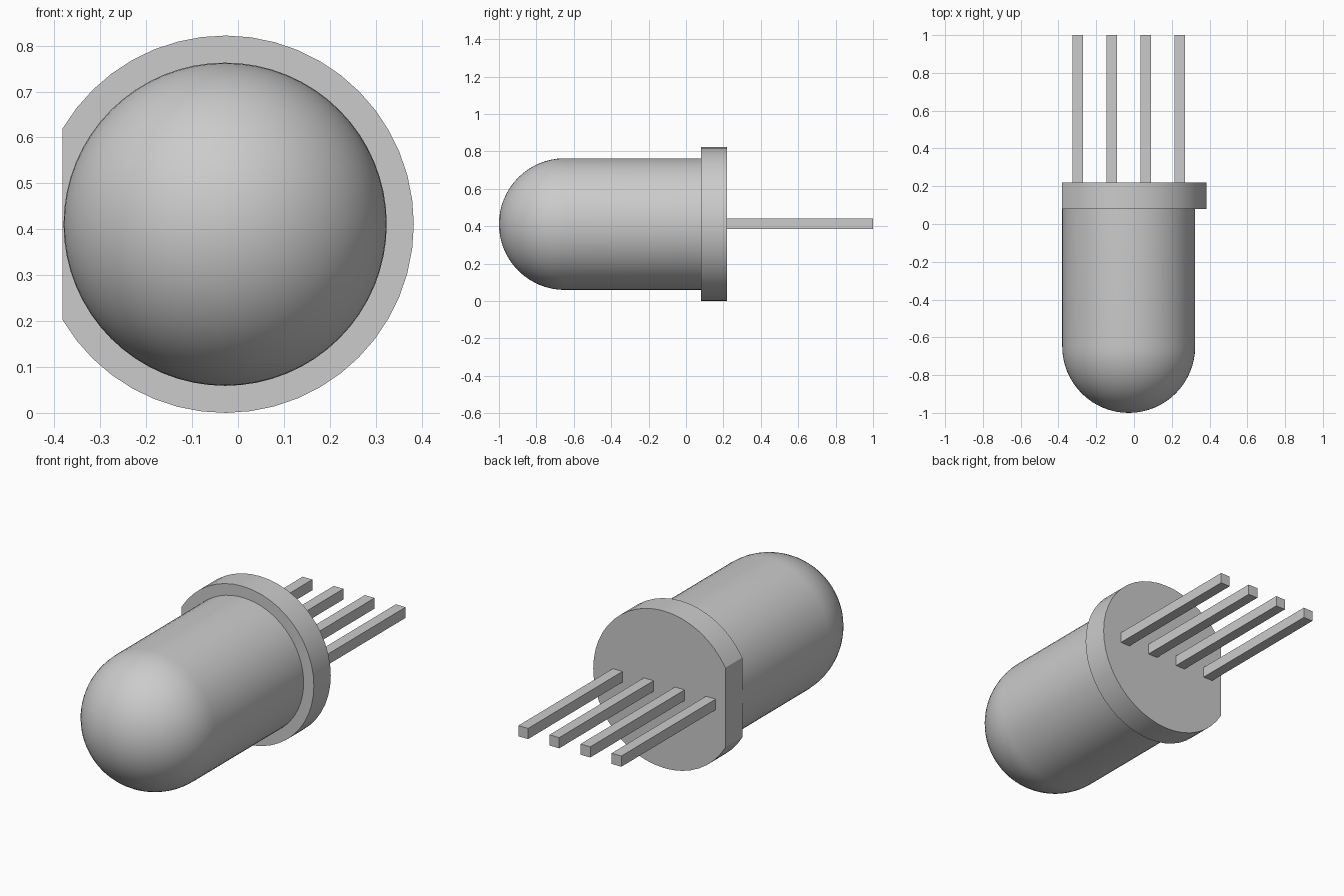
import bpy, bmesh, math
from mathutils import Matrix, Vector

if "Cube" in bpy.data.objects:
    bpy.data.objects.remove(bpy.data.objects["Cube"])

CX, CZ = -0.028, 0.411      # axis of the lamp, running along y
BODY_R, RIM_R = 0.352, 0.411
FLAT_X = -0.382


def finish(name, bm, smooth=True):
    bmesh.ops.recalc_face_normals(bm, faces=bm.faces)
    mesh = bpy.data.meshes.new(name)
    bm.to_mesh(mesh)
    bm.free()
    ob = bpy.data.objects.new(name, mesh)
    bpy.context.collection.objects.link(ob)
    if smooth:
        bpy.ops.object.select_all(action='DESELECT')
        ob.select_set(True)
        bpy.context.view_layer.objects.active = ob
        bpy.ops.object.shade_smooth_by_angle(angle=math.radians(30))
    return ob


# Domed lens: quarter-circle plus straight side, spun about the y axis
bm = bmesh.new()
dome_y, rings = -1 + BODY_R, 16
angles = [math.pi / 2 * i / rings for i in range(rings + 1)]
profile = [(BODY_R * math.sin(a), dome_y - BODY_R * math.cos(a)) for a in angles]
profile += [(BODY_R, 0.09), (0, 0.09)]
verts = [bm.verts.new((CX + r, y, CZ)) for r, y in profile]
edges = [bm.edges.new(pair) for pair in zip(verts, verts[1:])]
bmesh.ops.spin(bm, geom=verts + edges, cent=(CX, 0, CZ), axis=(0, 1, 0),
               angle=math.tau, steps=64)
bmesh.ops.remove_doubles(bm, verts=bm.verts, dist=0.0001)
finish("lens_body", bm)

# Rim: round disc with one side cut flat
bm = bmesh.new()
half = math.acos((CX - FLAT_X) / RIM_R)
start, sweep, steps = -math.pi + half, math.tau - 2 * half, 40
ring = []
for i in range(steps + 1):
    a = start + sweep * i / steps
    ring.append(bm.verts.new((CX + RIM_R * math.cos(a), 0.08, CZ + RIM_R * math.sin(a))))
face = bm.faces.new(ring)
ext = bmesh.ops.extrude_face_region(bm, geom=[face], use_keep_orig=True)
bmesh.ops.translate(bm, vec=(0, 0.14, 0),
                    verts=[v for v in ext["geom"] if isinstance(v, bmesh.types.BMVert)])
finish("base_rim", bm)

# Four square pin leads
for i in range(4):
    bm = bmesh.new()
    y0, y1 = 0.215, 1.0
    place = Matrix.Translation(Vector((CX + (i - 1.5) * 0.18, (y0 + y1) / 2, CZ + 0.002)))
    bmesh.ops.create_cube(bm, size=1, matrix=place @ Matrix.Diagonal((0.056, y1 - y0, 0.056, 1)))
    finish(f"pin_lead_{i + 1}", bm, smooth=False)
